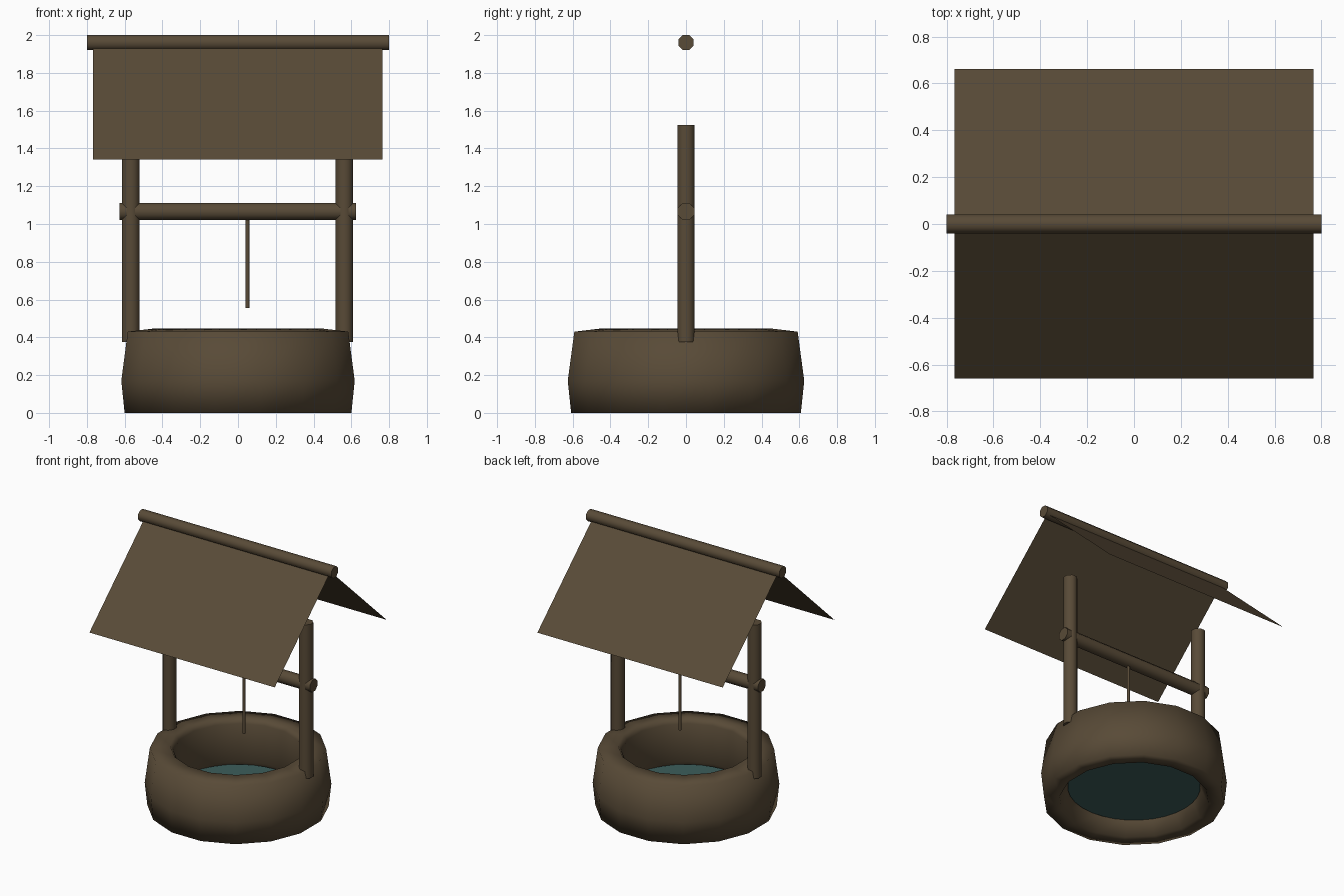
import bpy, bmesh, math
from mathutils import Matrix, Vector

cube = bpy.data.objects.get("Cube")
if cube:
    bpy.data.objects.remove(cube, do_unlink=True)


def material(name, rgb):
    m = bpy.data.materials.new(name)
    m.use_nodes = True
    color = (*rgb, 1)
    m.diffuse_color = color
    bsdf = next(n for n in m.node_tree.nodes if n.type == 'BSDF_PRINCIPLED')
    bsdf.inputs["Base Color"].default_value = color
    return m


BROWN = material("weathered brown", (0.098, 0.069, 0.038))
WATER = material("dark teal water", (0.046, 0.110, 0.104))


def finish(name, bm, mat, smooth_angle=None):
    bmesh.ops.recalc_face_normals(bm, faces=bm.faces)
    mesh = bpy.data.meshes.new(name)
    bm.to_mesh(mesh)
    bm.free()
    mesh.materials.append(mat)
    obj = bpy.data.objects.new(name, mesh)
    bpy.context.collection.objects.link(obj)
    if smooth_angle:
        bpy.ops.object.select_all(action='DESELECT')
        obj.select_set(True)
        bpy.context.view_layer.objects.active = obj
        bpy.ops.object.shade_smooth_by_angle(angle=math.radians(smooth_angle))
    return obj


def pole(name, start, end, radius, sides=8):
    """Round pole between two points, with flats facing the axes."""
    a, b = Vector(start), Vector(end)
    turn = (b - a).to_track_quat('Z', 'Y').to_matrix().to_4x4()
    spin = Matrix.Rotation(math.pi / sides, 4, 'Z')
    bm = bmesh.new()
    bmesh.ops.create_cone(bm, cap_ends=True, segments=sides,
                          radius1=radius, radius2=radius, depth=(b - a).length,
                          matrix=Matrix.Translation((a + b) / 2) @ turn @ spin)
    return finish(name, bm, BROWN, 50)


# Well wall: closed (radius, height) profile swept around z, slightly deeper than wide
SIDES, DEPTH = 16, 1.013
profile = [(0.612, 0), (0.63, 0.17), (0.595, 0.43), (0.46, 0.446),
           (0.436, 0.41), (0.45, 0.12), (0.505, 0)]
bm = bmesh.new()
rings = []
for i in range(SIDES):
    t = (i + 0.5) * math.tau / SIDES
    rings.append([bm.verts.new((r * math.cos(t), r * DEPTH * math.sin(t), z))
                  for r, z in profile])
for i in range(SIDES):
    here, there = rings[i], rings[(i + 1) % SIDES]
    for j in range(len(profile)):
        k = (j + 1) % len(profile)
        bm.faces.new((here[j], there[j], there[k], here[k]))
finish("well_wall", bm, BROWN, 120)

# Water disc
bm = bmesh.new()
bmesh.ops.create_circle(bm, cap_ends=True, segments=32, radius=0.45,
                        matrix=Matrix.Translation((0, 0, 0.1)))
finish("water", bm, WATER)

# Posts, winding bar and rope
for side, x in (("left", 0.563), ("right", -0.567)):
    pole(side + "_post", (x, 0, 0.375), (x, 0, 1.525), 0.05)
pole("winding_bar", (-0.628, 0, 1.066), (0.626, 0, 1.066), 0.048)
pole("rope", (0.05, 0, 0.555), (0.05, 0, 1.066), 0.011)

# Roof: two thin sheets meeting under the ridge pole
bm = bmesh.new()
rows = [[bm.verts.new((x, y, z)) for x in (-0.767, 0.766)]
        for y, z in ((-0.66, 1.342), (0, 1.955), (0.662, 1.342))]
for low, high in zip(rows, rows[1:]):
    bm.faces.new((low[0], low[1], high[1], high[0]))
finish("roof", bm, BROWN)
pole("ridge_pole", (-0.8, 0, 1.96), (0.8, 0, 1.96), 0.0433)
